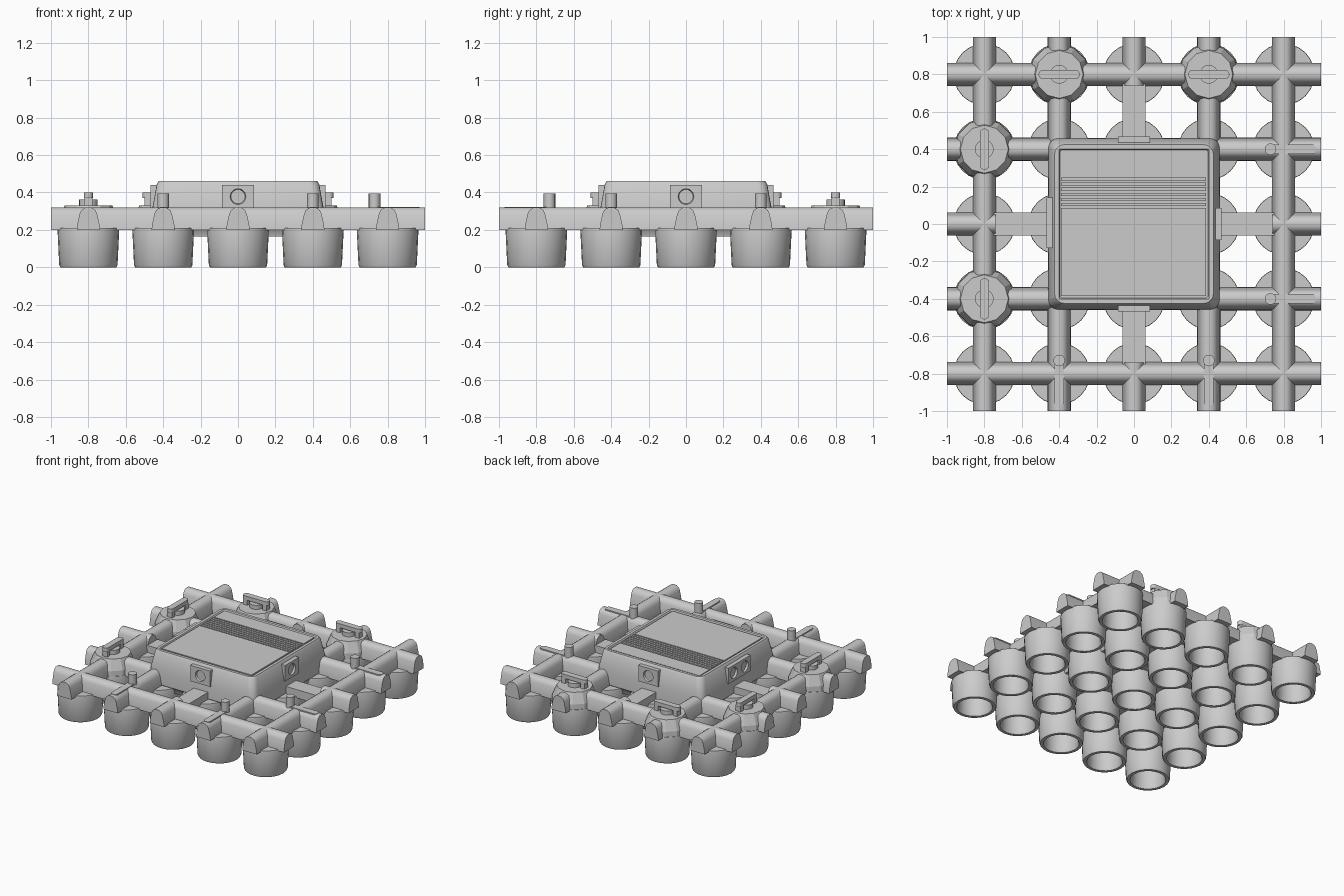
import bpy, bmesh, math
from mathutils import Matrix, Vector

if "Cube" in bpy.data.objects:
    bpy.data.objects.remove(bpy.data.objects["Cube"])


def loft(name, rings, matrix=Matrix(), smooth=True):
    """Skin a list of equal-length point rings and cap both ends."""
    bm = bmesh.new()
    vr = [[bm.verts.new(matrix @ Vector(p)) for p in r] for r in rings]
    n = len(vr[0])
    for a, b in zip(vr, vr[1:]):
        for i in range(n):
            j = (i + 1) % n
            bm.faces.new((a[i], a[j], b[j], b[i]))
    bm.faces.new(vr[0][::-1])
    bm.faces.new(vr[-1])
    bmesh.ops.recalc_face_normals(bm, faces=bm.faces)
    me = bpy.data.meshes.new(name)
    bm.to_mesh(me)
    bm.free()
    ob = bpy.data.objects.new(name, me)
    bpy.context.collection.objects.link(ob)
    if smooth:
        bpy.ops.object.select_all(action='DESELECT')
        bpy.context.view_layer.objects.active = ob
        ob.select_set(True)
        bpy.ops.object.shade_smooth_by_angle(angle=math.radians(30))
    return ob


def circle(r, z, n=24):
    return [(r * math.cos(2 * math.pi * i / n), r * math.sin(2 * math.pi * i / n), z) for i in range(n)]


def rect(w, h, z, n=24):
    """Rectangle outline with n points so it can be bridged to a circle."""
    pts = []
    for i in range(n):
        c, s = math.cos(2 * math.pi * i / n), math.sin(2 * math.pi * i / n)
        m = max(abs(c), abs(s))
        pts.append((w * c / m, h * s / m, z))
    return pts


def round_rect(w, h, r, z, steps=5):
    pts = []
    for k, (sx, sy) in enumerate(((1, 1), (-1, 1), (-1, -1), (1, -1))):
        for i in range(steps + 1):
            a = math.pi / 2 * (k + i / steps)
            pts.append((sx * (w - r) + r * math.cos(a), sy * (h - r) + r * math.sin(a), z))
    return pts


def block(name, x0, x1, y0, y1, z0, z1, turn=Matrix()):
    return loft(name, [[(x0, y0, z), (x1, y0, z), (x1, y1, z), (x0, y1, z)] for z in (z0, z1)], turn, False)


def rot(deg):
    return Matrix.Rotation(math.radians(deg), 4, 'Z')


# Half profile of the rounded-ridge bars
HALF = [(0.062, 0.2), (0.06, 0.225), (0.047, 0.285), (0.038, 0.305), (0.02, 0.318)]
PROFILE = HALF + [(0, 0.321)] + [(-y, z) for y, z in reversed(HALF)]


def bar(name, x0, x1, offset, turn):
    loft(name, [[(x, y + offset, z) for y, z in PROFILE] for x in (x0, x1)], turn)


# Hollow cups on a 5 x 5 grid
GRID = (-0.8, -0.4, 0, 0.4, 0.8)
cup_profile = [(0.12, 0.19), (0.12, 0.02), (0.127, 0), (0.15, 0), (0.156, 0.012), (0.165, 0.2), (0.163, 0.21)]
for x in GRID:
    for y in GRID:
        loft("cup", [circle(r, z) for r, z in cup_profile], Matrix.Translation((x, y, 0)))

# Lattice bars: long outer bars, then shorter ones running in to the central box
for k in range(4):
    turn = rot(90 * k)
    bar("long_bar", -1, 1, 0.8, turn)
    for off in (-0.4, 0.4):
        bar("side_bar", 0.38, 1, off, turn)
    bar("middle_bar_end", 0.74, 1, 0, turn)
    block("flat_middle_link", 0.42, 0.78, -0.062, 0.062, 0.2, 0.265, turn)

# Faceted heads with raised loop handles (back and left sides)
for x, y, a in ((-0.4, 0.8, 0), (0.4, 0.8, 0), (-0.8, 0.4, 90), (-0.8, -0.4, 90)):
    m = Matrix.Translation((x, y, 0)) @ rot(a)
    loft("turn_head", [circle(r, z, 12) for r, z in ((0.163, 0.2), (0.16, 0.25), (0.132, 0.32), (0.128, 0.33))], m, False)
    loft("handle_hub", [circle(0.05, z, 16) for z in (0.325, 0.362)], m)
    loft("handle_grip", [round_rect(0.11, 0.024, 0.023, z) for z in (0.37, 0.395, 0.401)], m)
    for s in (-1, 1):
        block("handle_post", min(s * 0.065, s * 0.1), max(s * 0.065, s * 0.1), -0.022, 0.022, 0.325, 0.375, m)

# Upright pins with slim arms (front and right sides)
for a, off in ((0, -0.4), (0, 0.4), (-90, -0.4), (-90, 0.4)):
    m = rot(a) @ Matrix.Translation((0, off, 0))
    loft("pin", [circle(0.031, z, 16) for z in (0.25, 0.395)], m @ Matrix.Translation((0.73, 0, 0)))
    loft("pin_arm", [round_rect(0.12, 0.026, 0.02, z) for z in (0.28, 0.323)], m @ Matrix.Translation((0.85, 0, 0)))

# Central box with tapered walls and a recessed top
box = [(0.435, 0.165), (0.445, 0.2), (0.46, 0.215), (0.457, 0.32), (0.434, 0.445), (0.424, 0.461), (0.402, 0.461), (0.395, 0.448)]
loft("central_box", [round_rect(h, h, 0.05 if h > 0.41 else 0.012, z) for h, z in box])

# Lid panels and the ribbed strip between them
block("large_panel", -0.39, 0.385, -0.385, 0.085, 0.445, 0.458)
block("small_panel", -0.39, 0.385, 0.262, 0.39, 0.445, 0.456)
for i in range(6):
    y = 0.096 + i * 0.027
    block("panel_rib", -0.39, 0.385, y, y + 0.017, 0.445, 0.458)


# Socket plates with round recesses on the box walls
def socket(turn, off, w):
    axes = Matrix(((0, 0, 1, 0), (1, 0, 0, off), (0, 1, 0, 0.378), (0, 0, 0, 1)))
    rings = [rect(w, 0.062, 0.41), rect(w, 0.062, 0.467), circle(0.042, 0.467), circle(0.038, 0.452)]
    loft("socket_plate", rings, turn @ axes)


for deg in (0, 90, -90):
    socket(rot(deg), 0, 0.085)
for off in (-0.075, 0.06):
    socket(rot(180), off, 0.067)
